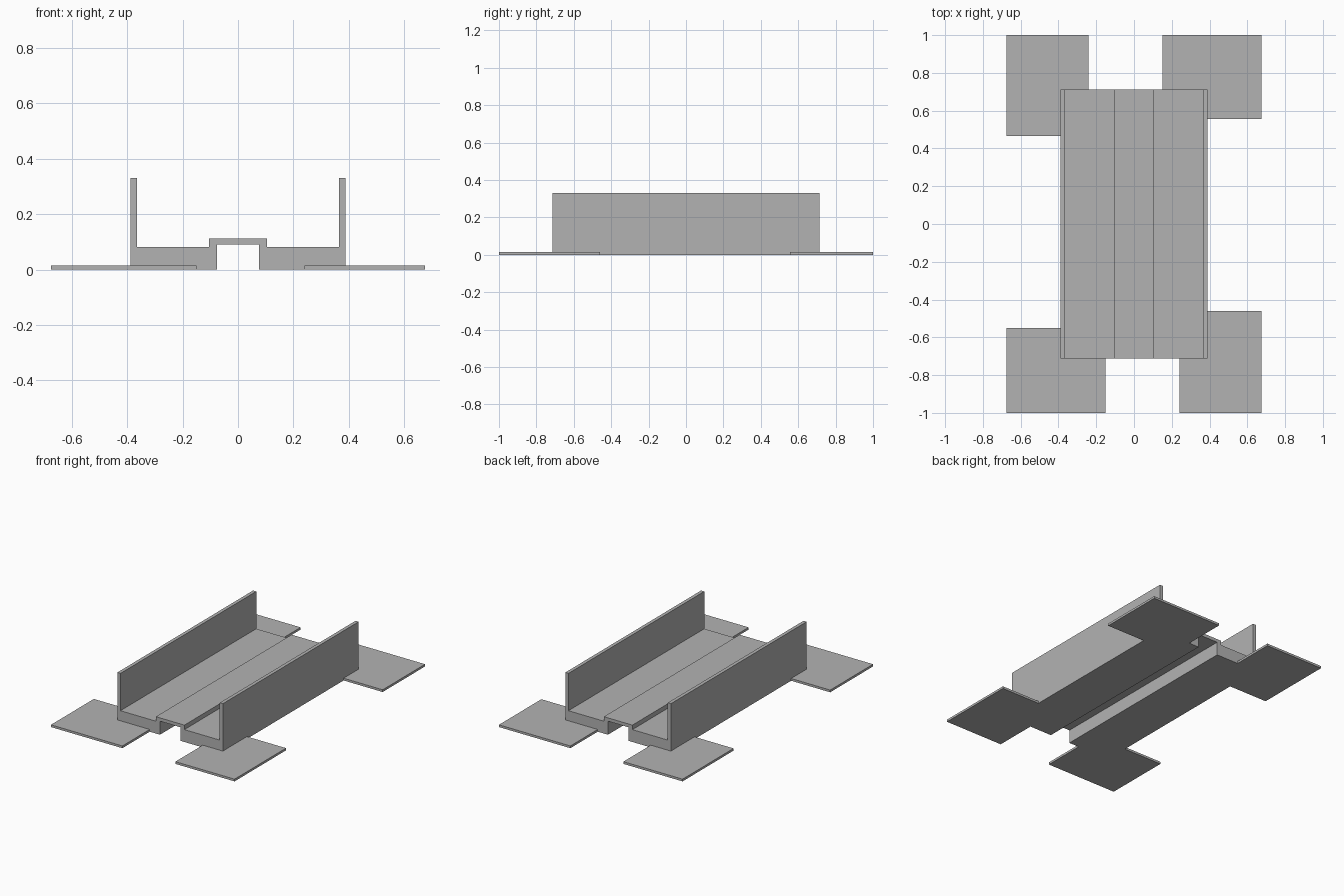
import bpy
import bmesh

cube = bpy.data.objects.get("Cube")
if cube:
    bpy.data.objects.remove(cube, do_unlink=True)

grey = bpy.data.materials.new("plain grey")
grey.use_nodes = True
grey.diffuse_color = (0.45, 0.45, 0.45, 1)
grey.node_tree.nodes["Principled BSDF"].inputs["Base Color"].default_value = grey.diffuse_color


def extrude_outline(name, points, direction):
    """Extrude a flat outline of 3D points into a solid."""
    bm = bmesh.new()
    face = bm.faces.new([bm.verts.new(p) for p in points])
    result = bmesh.ops.extrude_face_region(bm, geom=[face], use_keep_orig=True)
    moved = [v for v in result["geom"] if isinstance(v, bmesh.types.BMVert)]
    bmesh.ops.translate(bm, vec=direction, verts=moved)
    bmesh.ops.recalc_face_normals(bm, faces=bm.faces)
    mesh = bpy.data.meshes.new(name)
    bm.to_mesh(mesh)
    bm.free()
    mesh.materials.append(grey)
    obj = bpy.data.objects.new(name, mesh)
    bpy.context.collection.objects.link(obj)


# Channel: half section from the tunnel outwards, mirrored
HALF_W, HALF_L = 0.388, 0.713
half = [(0.075, 0.09), (0.075, 0), (HALF_W, 0), (HALF_W, 0.33),
        (0.365, 0.33), (0.365, 0.082), (0.105, 0.082), (0.105, 0.112)]
section = half + [(-x, z) for x, z in reversed(half)]
extrude_outline("channel", [(x, -HALF_L, z) for x, z in section], (0, 2 * HALF_L, 0))

# Corner pads: L-shaped plates that wrap the channel's corners
OUT_X, OUT_Y, PAD_H = 0.675, 1.0, 0.015
pads = [("front_right_pad", -1, -1, 0.15, 0.55),
        ("front_left_pad", 1, -1, 0.24, 0.46),
        ("back_right_pad", -1, 1, 0.24, 0.465),
        ("back_left_pad", 1, 1, 0.15, 0.555)]
for name, sx, sy, in_x, in_y in pads:
    outline = [(OUT_X, OUT_Y), (in_x, OUT_Y), (in_x, HALF_L),
               (HALF_W, HALF_L), (HALF_W, in_y), (OUT_X, in_y)]
    extrude_outline(name, [(sx * x, sy * y, 0) for x, y in outline], (0, 0, PAD_H))
